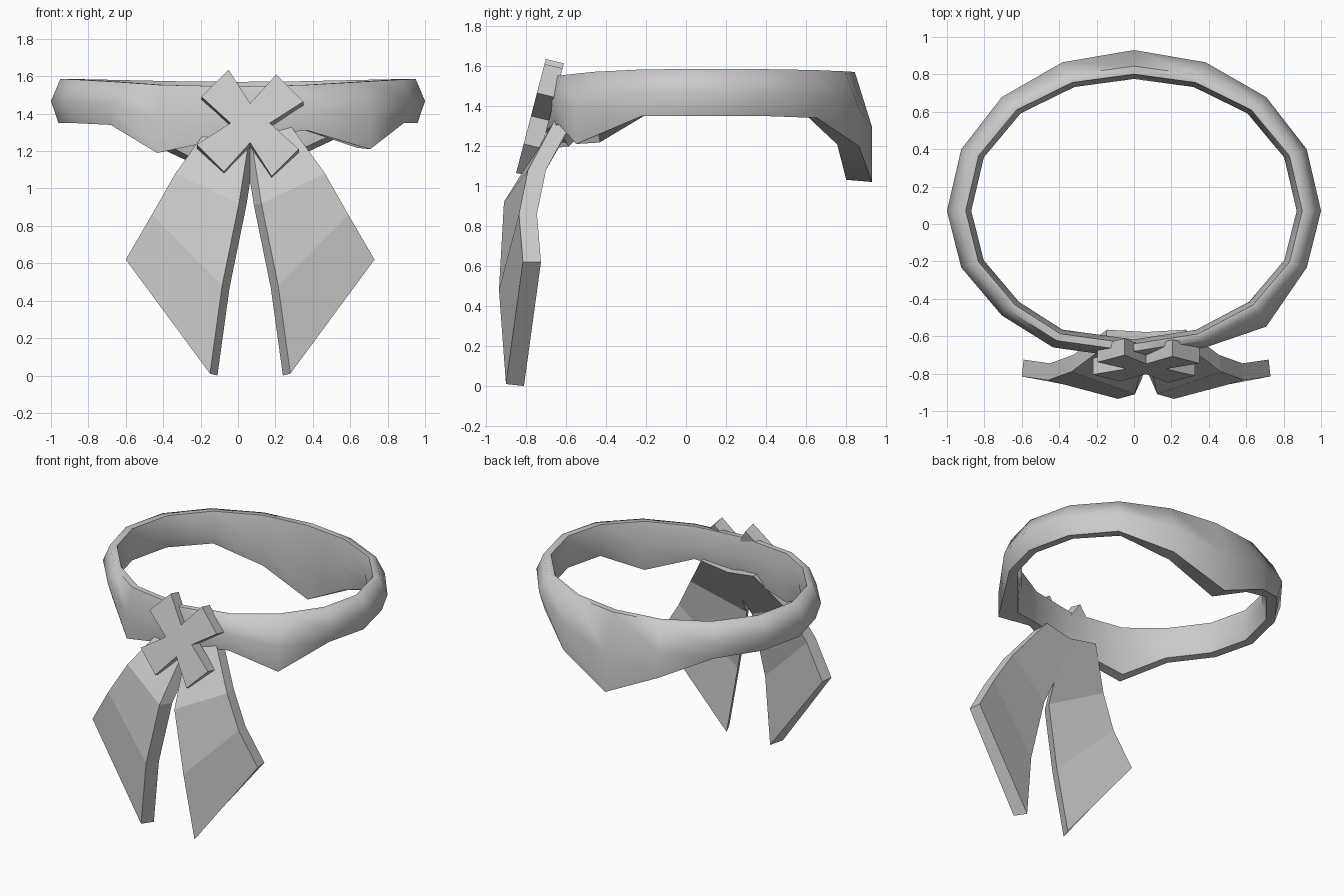
import bpy, bmesh, math
from mathutils import Vector

cube = bpy.data.objects.get("Cube")
if cube:
    bpy.data.objects.remove(cube)

grey = bpy.data.materials.new("light grey cloth")
grey.use_nodes = True
colour = (0.6, 0.6, 0.6, 1)
grey.diffuse_color = colour
grey.node_tree.nodes["Principled BSDF"].inputs["Base Color"].default_value = colour


def make_object(name, bm, smooth=None):
    bmesh.ops.recalc_face_normals(bm, faces=bm.faces)
    mesh = bpy.data.meshes.new(name)
    bm.to_mesh(mesh)
    bm.free()
    mesh.materials.append(grey)
    obj = bpy.data.objects.new(name, mesh)
    bpy.context.collection.objects.link(obj)
    if smooth:
        bpy.ops.object.select_all(action='DESELECT')
        obj.select_set(True)
        bpy.context.view_layer.objects.active = obj
        bpy.ops.object.shade_smooth_by_angle(angle=math.radians(smooth))
    return obj


# Neck band: a rounded section swept round an oval, drooping at three places
lower = [1.35, 1.35, 1.34, 1.20, 1.02, 1.20, 1.34, 1.35,
         1.35, 1.35, 1.34, 1.19, 1.28, 1.31, 1.21, 1.35]
# inward offset and height fraction of each section corner
section = [(0.05, 1), (0, 0.5), (0.04, 0), (0.10, 0.02), (0.13, 0.5), (0.10, 1)]
bm = bmesh.new()
rings = []
for i, low in enumerate(lower):
    a = math.tau * i / len(lower)
    c, s = math.cos(a), math.sin(a)
    top = 1.585 - 0.04 * max(0, -s) ** 3 - 0.015 * max(0, s) ** 3
    droop = min(1, (1.35 - low) / 0.14)
    ring = []
    for inset, h in section:
        if h == 0:
            inset -= 0.04 * droop
        if inset > 0.09:
            inset += 0.05 * max(0, s) ** 4
        if h == 1 and inset < 0.09:
            inset += 0.05 * max(0, s) ** 4
        k = 1 - inset
        x = c * k - (0.05 if i == 11 else 0)
        y = 0.07 + s * k * (0.86 if s > 0 else 0.79)
        if i == 14 and h < 1 and inset < 0.09:
            y -= 0.06
        ring.append(bm.verts.new((x, y, low + (top - low) * h)))
    rings.append(ring)
n = len(section)
for i, ring in enumerate(rings):
    nxt = rings[(i + 1) % len(rings)]
    for j in range(n):
        k = (j + 1) % n
        bm.faces.new((ring[j], nxt[j], nxt[k], ring[k]))
make_object("neck_band", bm, 70)

# Hanging tails: thick bent strips, mirrored about the knot
CENTRE = 0.065
# outer and inner front corners of each row, top to tip
rows = [((0.22, -0.655, 1.33), (0.0, -0.67, 1.30)),
        ((0.40, -0.79, 1.08), (0.06, -0.91, 0.92)),
        ((0.525, -0.835, 0.86), (0.15, -0.935, 0.48)),
        ((0.665, -0.815, 0.62), (0.215, -0.90, 0.01))]
for name, side in (("left_tail", 1), ("right_tail", -1)):
    bm = bmesh.new()
    loops = []
    for outer, inner in rows:
        o, i = Vector(outer), Vector(inner)
        pts = [o, i, i + Vector((-0.04, 0.09, -0.01)), o + Vector((-0.01, 0.09, 0))]
        loops.append([bm.verts.new((CENTRE + side * p.x, p.y, max(0, p.z))) for p in pts])
    for a, b in zip(loops, loops[1:]):
        for j in range(4):
            k = (j + 1) % 4
            bm.faces.new((a[j], b[j], b[k], a[k]))
    bm.faces.new(loops[0])
    bm.faces.new(loops[-1])
    make_object(name, bm)

# Knot: a thick four-petalled cross leaning back
bm = bmesh.new()
petal = [(0.105, 0), (0.285, 0.115), (0.14, 0.26)]
outline = []
for q in range(4):
    a = q * math.pi / 2
    for px, pz in petal:
        outline.append((px * math.cos(a) - pz * math.sin(a),
                        px * math.sin(a) + pz * math.cos(a)))
lean = 0.26
thickness = Vector((0, 0.09, -0.022))
front = [Vector((CENTRE + u, -0.775 + lean * w, 1.35 + w)) for u, w in outline]
fv = [bm.verts.new(p) for p in front]
bv = [bm.verts.new(p + thickness) for p in front]
bm.faces.new(fv)
bm.faces.new(bv[::-1])
for j in range(len(fv)):
    k = (j + 1) % len(fv)
    bm.faces.new((fv[j], bv[j], bv[k], fv[k]))
make_object("knot", bm)
